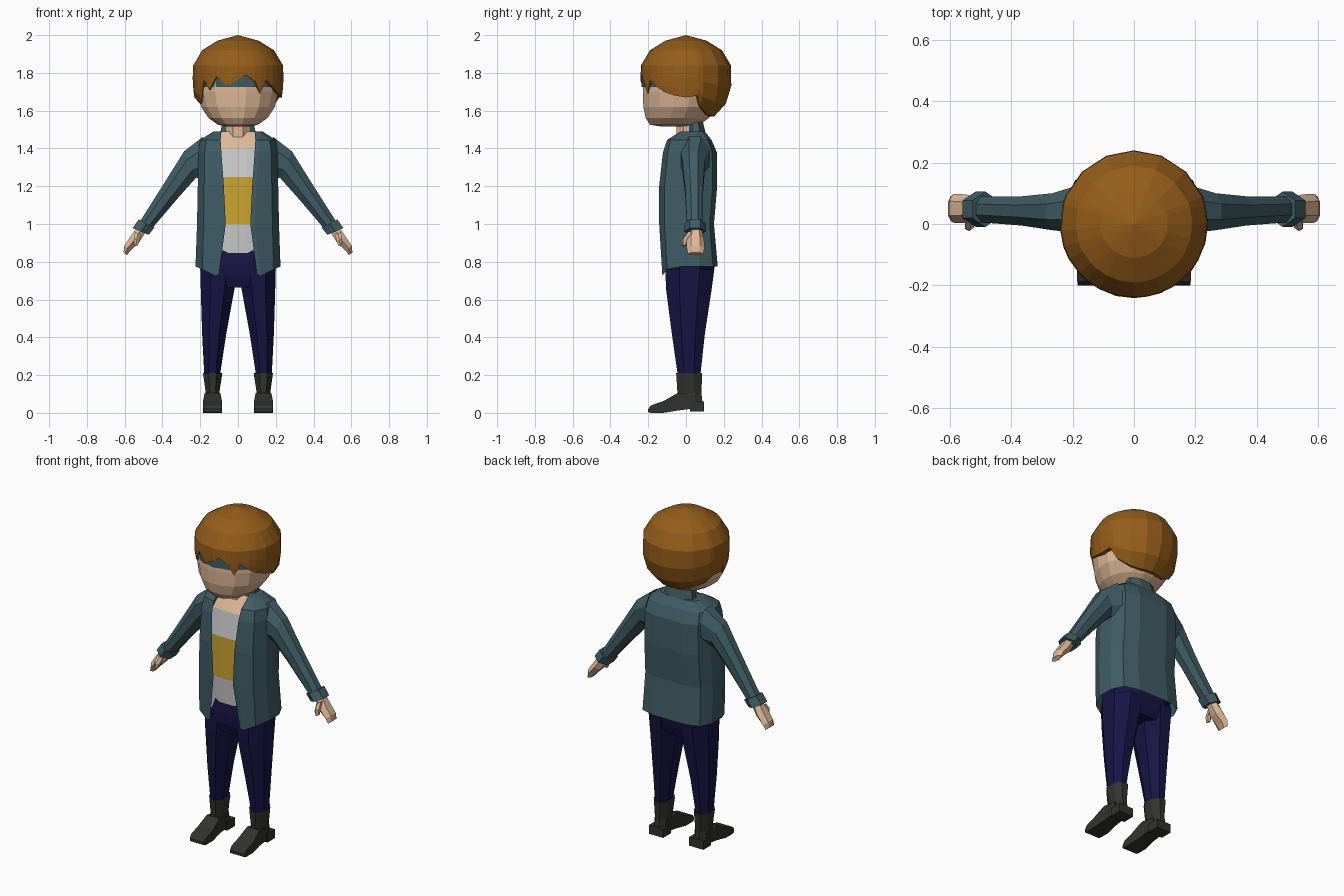
import bpy, bmesh
from math import sin, cos, pi, radians
from mathutils import Vector as V

if "Cube" in bpy.data.objects:
    bpy.data.objects.remove(bpy.data.objects["Cube"])

COLORS = {
    "skin": (.73, .48, .31), "hair": (.30, .11, .010), "teal": (.05, .11, .13),
    "navy": (.009, .007, .06), "boot": (.032, .032, .03), "shirt": (.55, .55, .55),
    "yellow": (.6, .38, .03)}
MATS = {}
for name, c in COLORS.items():
    MATS[name] = bpy.data.materials.new(name)
    MATS[name].diffuse_color = (*c, 1)


def make(name, verts, faces, mat, mirror=False):
    me = bpy.data.meshes.new(name)
    me.from_pydata([tuple(v) for v in verts], [], faces)
    bm = bmesh.new()
    bm.from_mesh(me)
    bmesh.ops.recalc_face_normals(bm, faces=bm.faces)
    bm.to_mesh(me)
    bm.free()
    me.materials.append(MATS[mat])
    ob = bpy.data.objects.new(name, me)
    bpy.context.collection.objects.link(ob)
    if mirror:
        ob.modifiers.new("mirror", 'MIRROR')
    return ob


def ring(c, u, v, n):
    """n-sided section whose flats touch the ends of u and v (a box for n=4)"""
    k = 1 / cos(pi / n)
    angs = [2 * pi * (i + .5) / n for i in range(n)]
    return [V(c) + V(u) * cos(a) * k + V(v) * sin(a) * k for a in angs]


def level(x0, x1, y0, y1, z, n=8):
    return ring(((x0 + x1) / 2, (y0 + y1) / 2, z), ((x1 - x0) / 2, 0, 0), (0, (y1 - y0) / 2, 0), n)


def limb(top, bottom, y0, y1, n=8):
    """section between two points of the front view"""
    a, b = V((top[0], 0, top[1])), V((bottom[0], 0, bottom[1]))
    return ring((a + b) / 2 + V((0, (y0 + y1) / 2, 0)), (a - b) / 2, (0, (y1 - y0) / 2, 0), n)


def grid_faces(rows, n, closed):
    return [(r * n + i, r * n + (i + 1) % n, (r + 1) * n + (i + 1) % n, (r + 1) * n + i)
            for r in range(rows - 1) for i in range(n if closed else n - 1)]


def loft(name, rings, mat, mirror=False, caps=True, closed=True):
    n = len(rings[0])
    faces = grid_faces(len(rings), n, closed)
    if caps:
        faces += [tuple(range(n)), tuple(range((len(rings) - 1) * n, len(rings) * n))]
    return make(name, [p for r in rings for p in r], faces, mat, mirror)


# Head and neck
loft("head", [level(-w, w, a, b, z, 16) for w, a, b, z in (
    (.05, -.12, .03, 1.515), (.105, -.19, .07, 1.525), (.155, -.213, .12, 1.56),
    (.195, -.226, .17, 1.62), (.213, -.228, .19, 1.70), (.215, -.225, .2, 1.80),
    (.17, -.17, .17, 1.90), (.08, -.08, .08, 1.96))], "skin")
loft("neck", [level(-.065, .065, -.05, .075, z) for z in (1.42, 1.56)], "skin")

# Band across the eyes, below the fringe
loft("eye_band", [[V((.226 * sin(radians(a)), -.236 * cos(radians(a)), z))
                   for a in range(-66, 67, 22)] for z in (1.725, 1.80)],
     "teal", caps=False, closed=False)

# Hair: a faceted cap with a jagged lower edge (angle from the front, edge height)
EDGE = [(0, 1.765), (10, 1.79), (22, 1.755), (30, 1.69), (38, 1.76), (50, 1.725), (60, 1.70),
        (75, 1.68), (90, 1.67), (105, 1.68), (112, 1.62), (135, 1.58), (158, 1.57), (180, 1.57),
        (202, 1.57), (225, 1.58), (248, 1.62), (255, 1.67), (275, 1.67), (288, 1.63),
        (298, 1.65), (312, 1.76), (320, 1.71), (332, 1.78), (346, 1.73)]
PROFILE = [(1.57, .15), (1.62, .2), (1.67, .232), (1.75, .242), (1.84, .238),
           (1.92, .19), (1.97, .11), (2.0, 0)]


def radius(z):
    for (z0, r0), (z1, r1) in zip(PROFILE, PROFILE[1:]):
        if z <= z1:
            return r0 + (r1 - r0) * (z - z0) / (z1 - z0)
    return 0


rings = []
for j in range(7):
    row = []
    for a, e in EDGE:
        z = (1.97, 1.92, 1.84, 1.84 + (e - 1.84) * .4, 1.84 + (e - 1.84) * .75, e, e)[j]
        r = radius(z) - (.03 if j == 6 else 0)
        row.append(V((r * sin(radians(a)), -r * cos(radians(a)), z)))
    rings.append(row)
n = len(EDGE)
make("hair", [p for r in rings for p in r] + [V((0, 0, 2))],
     grid_faces(7, n, True) + [(i, (i + 1) % n, 7 * n) for i in range(n)], "hair")

# Jacket: half section swept upwards, open at the front, mirrored
# rows: z, opening x, front y, side x, back y
rows = [(.775, .10, -.125, .225, .168), (1.0, .065, -.142, .217, .148),
        (1.2, .075, -.142, .213, .165), (1.38, .088, -.122, .21, .163),
        (1.445, .092, -.10, .20, .135), (1.49, .088, -.03, .13, .10)]
verts = []
for i, (z, xo, yf, xs, yb) in enumerate(rows):
    dz = .05 if i == 0 else 0
    m = (yf + yb) / 2
    verts += [(xo, yf, z - dz * .8), (xo + (xs - xo) * .15, yf, z - dz), (xs * .84, yf * .8, z - dz * .3),
              (xs, m - (m - yf) * .3, z), (xs, m + (yb - m) * .35, z),
              (xs * .85, yb * .85, z), (xs * .45, yb, z), (0, yb, z)]
make("jacket", verts, grid_faces(len(rows), 8, False) + [tuple(range(40, 48))], "teal", True)
loft("collar", [level(-w, w, .005, y, z) for w, y, z in ((.095, .105, 1.475), (.083, .09, 1.54))],
     "teal", caps=False)

# Shirt seen through the open jacket, in coloured bands, and the bare upper chest
front = [(.775, .13, -.105), (1.0, .11, -.12), (1.25, .11, -.12), (1.40, .11, -.098), (1.49, .09, -.035)]
bands = [("shirt_lower", "shirt"), ("shirt_stripe", "yellow"), ("shirt_upper", "shirt"), ("chest", "skin")]
for (name, mat), lo, hi in zip(bands, front, front[1:]):
    loft(name, [[V((w * s, y + .012 * abs(s), z + (.02 * abs(s) if z < .8 else 0)))
                 for s in (-1, -.4, .4, 1)] for z, w, y in (lo, hi)], mat, caps=False, closed=False)

# Sleeves and cuffs
loft("sleeve", [limb((.185, 1.462), (.18, 1.24), -.03, .125), limb((.285, 1.385), (.222, 1.245), -.02, .10),
                limb((.385, 1.225), (.32, 1.135), -.005, .09),
                limb((.515, 1.02), (.452, .98), .005, .09)], "teal", True)
loft("cuff", [limb((.525, 1.025), (.443, .98), -.002, .098, 6),
              limb((.558, .978), (.473, .943), -.002, .098, 6)], "teal", True)

# Hands
loft("hand", [limb((.535, .985), (.49, .955), .025, .08, 6), limb((.568, .935), (.525, .90), .01, .09, 6),
              limb((.602, .885), (.57, .858), .01, .092, 6),
              limb((.606, .85), (.588, .835), .015, .085, 6)], "skin", True)
loft("thumb", [limb((.545, .96), (.515, .94), .005, .045, 6), limb((.55, .925), (.522, .91), -.02, .015, 6),
               limb((.55, .89), (.532, .882), -.02, .002, 6)], "skin", True)

# Trousers
loft("trouser_seat", [level(-.13, .13, -.09, .12, .665), level(-.19, .19, -.108, .14, .72),
                      level(-.203, .203, -.112, .155, .79), level(-.19, .19, -.10, .14, .88)], "navy")
loft("trouser_leg", [level(.01, .2, -.11, .15, .76), level(.02, .197, -.105, .135, .65),
                     level(.062, .19, -.075, .10, .42), level(.097, .178, -.042, .075, .19)], "navy", True)

# Boots: shaft, heel and wedge-shaped foot
loft("boot_shaft", [level(.083, .185, -.052, .085, .21), level(.10, .17, -.045, .082, .10),
                    level(.093, .178, -.05, .088, .05)], "boot", True)
loft("boot_heel", [level(.087, .183, .02, .095, z, 4) for z in (.06, .008)], "boot", True)
loft("boot_foot", [ring((.135, y, (a + b) / 2), (w, 0, 0), (0, 0, (b - a) / 2), 4) for y, a, b, w in (
    (.05, .025, .09, .042), (-.045, .012, .105, .042), (-.12, 0, .062, .05),
    (-.185, 0, .04, .05), (-.2, .004, .02, .048))], "boot", True)

for m in bpy.data.materials:
    if m.users and not m.is_grease_pencil:
        m.use_nodes = True
        m.node_tree.nodes["Principled BSDF"].inputs["Base Color"].default_value = m.diffuse_color
